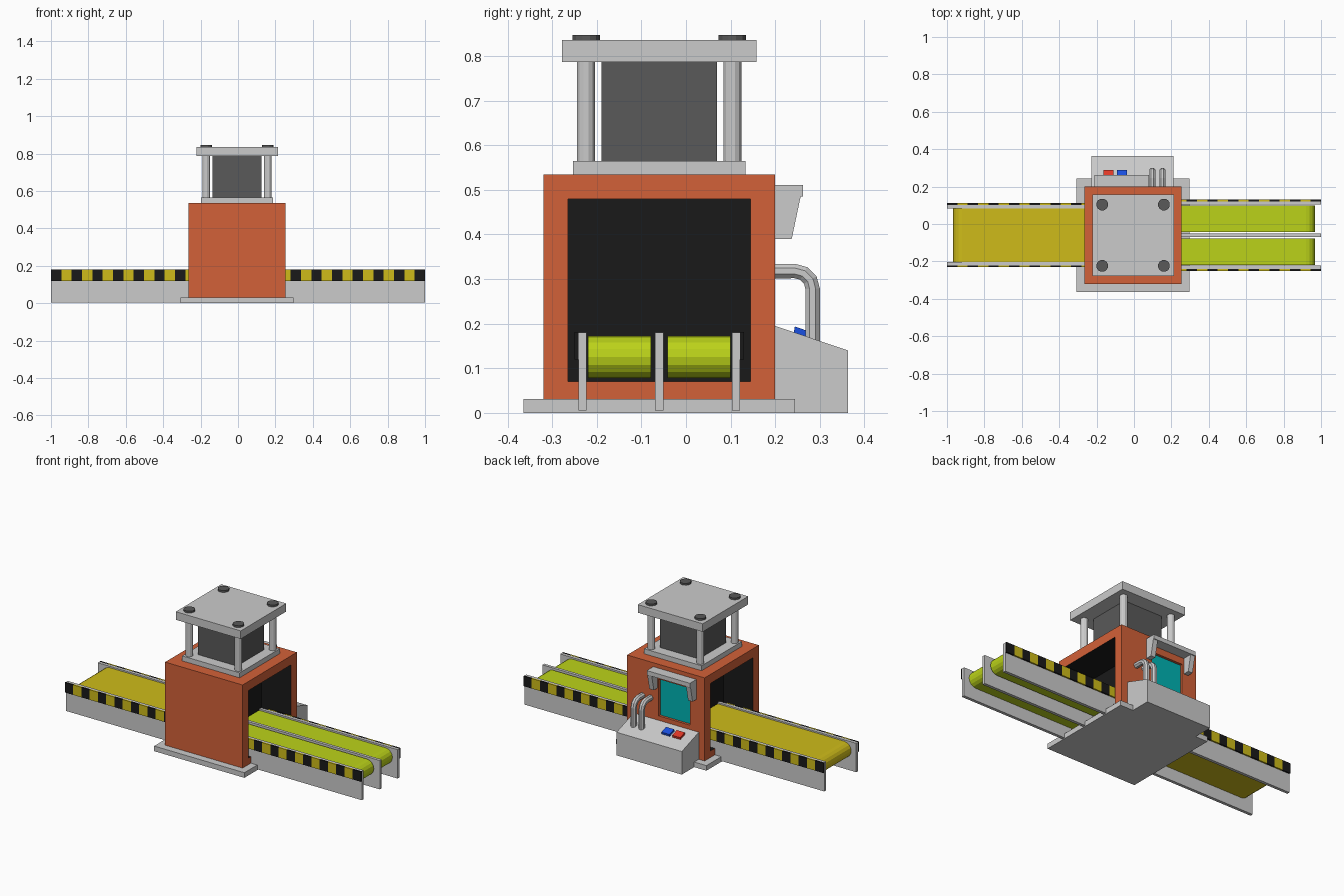
import bpy, bmesh, math
from mathutils import Vector

if "Cube" in bpy.data.objects:
    bpy.data.objects.remove(bpy.data.objects["Cube"])

CX, CY = -0.005, -0.06          # centre of the press body


def mat(name, r, g, b):
    m = bpy.data.materials.new(name)
    m.diffuse_color = (r, g, b, 1)
    m.use_nodes = True
    m.node_tree.nodes["Principled BSDF"].inputs["Base Color"].default_value = m.diffuse_color
    return m


ORANGE = mat("orange", 0.65, 0.12, 0.04)
BLACK = mat("black", 0.01, 0.01, 0.01)
CYAN = mat("cyan", 0.0, 0.45, 0.45)
YELLOW = mat("yellow", 0.62, 0.5, 0.01)
LIME = mat("lime", 0.5, 0.65, 0.01)
DARK = mat("dark_grey", 0.1, 0.1, 0.1)
RED = mat("red", 0.75, 0.04, 0.02)
BLUE = mat("blue", 0.01, 0.08, 0.75)


def finish(name, bm, *mats):
    bmesh.ops.recalc_face_normals(bm, faces=bm.faces)
    me = bpy.data.meshes.new(name)
    bm.to_mesh(me)
    bm.free()
    for m in mats:
        me.materials.append(m)
    ob = bpy.data.objects.new(name, me)
    bpy.context.collection.objects.link(ob)
    return ob


def add_prism(bm, pts, axis, a, b, mi=0):
    """Extrude a 2D outline along x (yz points), y (xz points) or z (xy points)."""
    def at(p, t):
        c = list(p)
        c.insert(axis, t)
        return bm.verts.new(c)
    lo, hi = [at(p, a) for p in pts], [at(p, b) for p in pts]
    n = len(pts)
    faces = [bm.faces.new(lo), bm.faces.new(hi)]
    faces += [bm.faces.new((lo[i], lo[(i + 1) % n], hi[(i + 1) % n], hi[i])) for i in range(n)]
    for f in faces:
        f.material_index = mi


def prism(name, pts, axis, a, b, *mats):
    bm = bmesh.new()
    add_prism(bm, pts, axis, a, b)
    return finish(name, bm, *mats)


def rect(x0, x1, y0, y1):
    return [(x0, y0), (x1, y0), (x1, y1), (x0, y1)]


def box(name, x0, x1, y0, y1, z0, z1, *mats):
    return prism(name, rect(x0, x1, y0, y1), 2, z0, z1, *mats)


def ngon(x, y, r, n):
    return [(x + r * math.cos((i + .5) * math.tau / n), y + r * math.sin((i + .5) * math.tau / n))
            for i in range(n)]


# base plate with chamfered top edge
bm = bmesh.new()
add_prism(bm, rect(CX - .303, CX + .303, CY - .304, CY + .304), 2, 0, .02)
bm.faces.ensure_lookup_table()
top = max(bm.faces, key=lambda f: f.calc_center_median().z)
bmesh.ops.inset_individual(bm, faces=[top], thickness=.02, depth=0)
for v in top.verts:
    v.co.z = .031
finish("base_plate", bm)

# body with a deep opening at each end and a shallow window at the back
bm = bmesh.new()
add_prism(bm, rect(CX - .26, CX + .26, CY - .26, CY + .26), 2, .03, .535)
bmesh.ops.recalc_face_normals(bm, faces=bm.faces)


def recess(direction, lo, hi, depth, floor_mat, wall_mat):
    d = Vector(direction)
    f = max(bm.faces, key=lambda q: q.calc_center_median().dot(d) if q.normal.dot(d) > .9 else -9)
    bmesh.ops.inset_individual(bm, faces=[f], thickness=.03, depth=0)
    c = f.calc_center_median()
    for v in f.verts:
        for i in range(3):
            if abs(d[i]) < .5:
                v.co[i] = hi[i] if v.co[i] > c[i] else lo[i]
    new = bmesh.ops.extrude_discrete_faces(bm, faces=[f])["faces"][0]
    for v in new.verts:
        v.co -= d * depth
    for e in new.edges:
        for q in e.link_faces:
            q.material_index = wall_mat
    new.material_index = floor_mat
    bm.normal_update()


for s in (-1, 1):
    recess((s, 0, 0), (0, CY - .205, .07), (0, CY + .205, .48), .2, 1, 1)
recess((0, 1, 0), (-.168, 0, .222), (.043, 0, .445), .015, 2, 0)
finish("press_body", bm, ORANGE, BLACK, CYAN)

# press head: lower plate, ram block, top plate, posts and caps
box("lower_plate", CX - .193, CX + .193, CY - .193, CY + .193, .535, .565)
box("ram_block", CX - .13, CX + .13, CY - .129, CY + .129, .565, .787, DARK)
box("top_plate", CX - .218, CX + .218, CY - .218, CY + .218, .787, .836)
for sx in (-1, 1):
    for sy in (-1, 1):
        x, y = CX + sx * .165, CY + sy * .164
        prism("post", ngon(x, y, .021, 12), 2, .565, .787)
        prism("post_cap", ngon(x, y, .032, 12), 2, .836, .847, DARK)


# conveyors: belts with rounded ends, side rails, hazard stripes
def conveyor(side, name, rails, belts, colour):
    for y in rails:
        box(name + "_rail", *sorted((side * .07, side)), CY + y - .009, CY + y + .009, .005, .18)
    zc, r, end = .125, .047, .92
    outline = [(side * .07, zc + r)]
    outline += [(side * (end + r * math.sin(a)), zc + r * math.cos(a))
                for a in (math.pi * i / 8 for i in range(9))]
    outline += [(side * .07, zc - r)]
    for y0, y1 in belts:
        prism(name + "_belt", outline, 1, CY + y0, CY + y1, colour)
    w = .0553
    for s in (-1, 1):
        bm = bmesh.new()
        y = sorted((CY + s * (rails[-1] + .009), CY + s * (rails[-1] + .018)))
        for i in range(16):
            x = sorted((side * (1 - i * w), side * (1 - (i + 1) * w)))
            add_prism(bm, rect(*x, *y), 2, .12, .181, i % 2)
        finish(name + "_hazard_stripe", bm, BLACK, YELLOW)


conveyor(-1, "infeed", (-.153, .153), [(-.143, .143)], YELLOW)
conveyor(1, "outfeed", (-.172, 0, .172), [(-.16, -.018), (.018, .16)], LIME)

# control console with sloping top and two buttons
prism("control_console", [(.2, 0), (.363, 0), (.363, .14), (.2, .195)], 0, -.226, .212)
slope = lambda y: .195 - .337 * (y - .2)
for name, x, m in (("red_button", -.136, RED), ("blue_button", -.064, BLUE)):
    prism(name, [(.24, slope(.24) - .01), (.284, slope(.284) - .01),
                 (.288, slope(.284) + .012), (.244, slope(.24) + .012)], 0, x - .027, x + .027, m)

# window hood: roof, sloping front lip and two side brackets
hx0, hx1 = -.21, .08
box("hood_roof", hx0, hx1, .2, .262, .485, .511)
for x in (hx0, hx1 - .03):
    prism("hood_bracket", [(.2, .39), (.237, .39), (.257, .485), (.2, .485)], 0, x, x + .03)

# octagonal bent pipes from the body down to the console
path = [(.19, .318), (.244, .318)]
path += [(.244 + .04 * math.sin(a), .278 + .04 * math.cos(a)) for a in (math.pi / 6, math.pi / 3)]
path += [(.284, .278), (.284, .15)]
for px in (.098, .152):
    bm = bmesh.new()
    rings = []
    for i, p in enumerate(path):
        a = Vector(path[max(i - 1, 0)])
        b = Vector(path[min(i + 1, len(path) - 1)])
        t = (b - a).normalized()
        n = Vector((-t.y, t.x))
        rings.append([bm.verts.new((px + u, p[0] + n.x * v, p[1] + n.y * v))
                      for u, v in ngon(0, 0, .0175, 8)])
    for r0, r1 in zip(rings, rings[1:]):
        for k in range(8):
            bm.faces.new((r0[k], r0[(k + 1) % 8], r1[(k + 1) % 8], r1[k]))
    bm.faces.new(rings[0])
    bm.faces.new(rings[-1])
    finish("pipe", bm)
